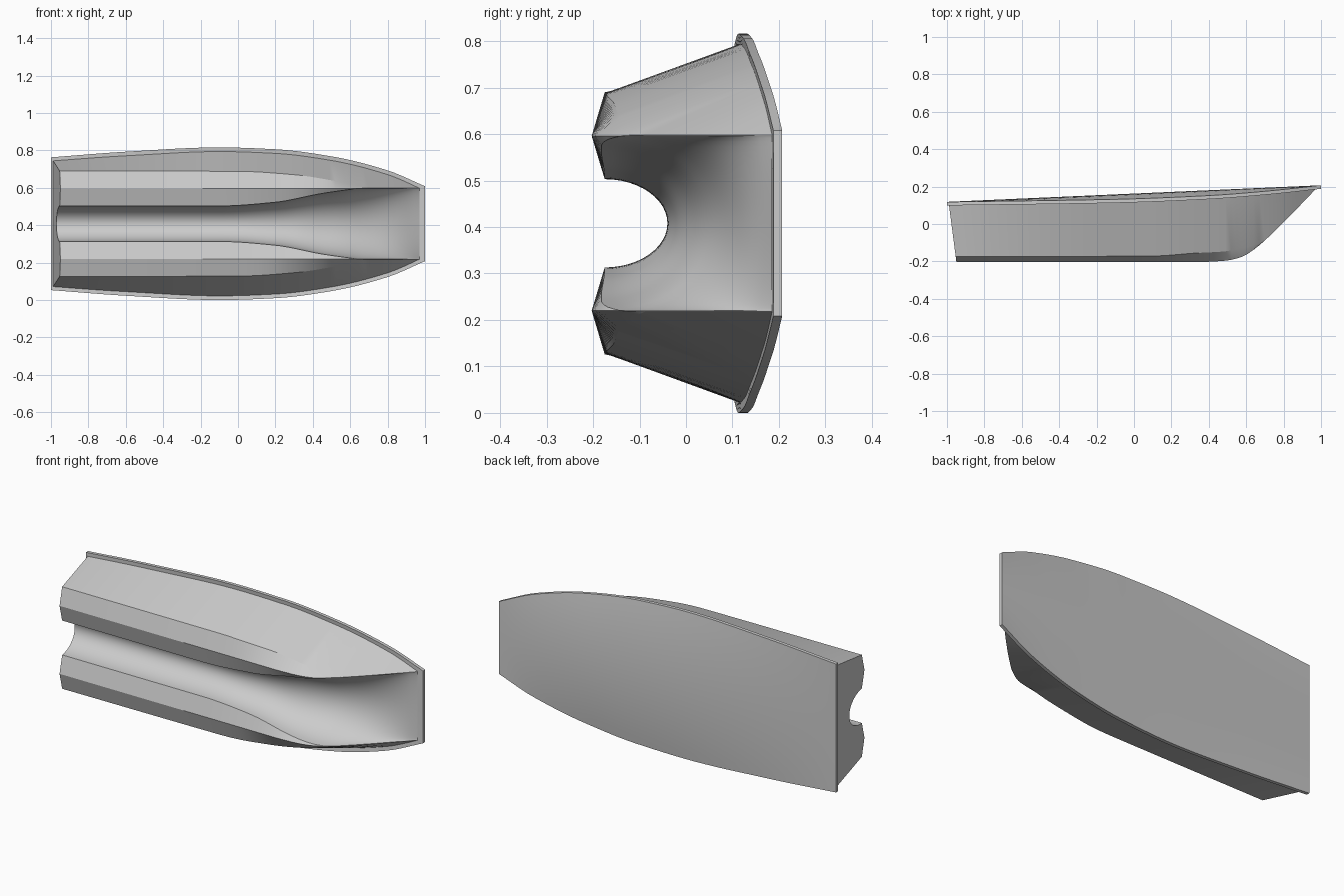
import bpy, bmesh, math

cube = bpy.data.objects.get("Cube")
if cube:
    bpy.data.objects.remove(cube)

MID = 0.408  # height of the centreline, the hull lies on its side

grey = bpy.data.materials.new("hull grey")
grey.use_nodes = True
grey.diffuse_color = (0.6, 0.6, 0.6, 1)
grey.node_tree.nodes["Principled BSDF"].inputs["Base Color"].default_value = (0.6, 0.6, 0.6, 1)


def curve(*pts):
    """Smooth monotone curve through (x, value) points."""
    n = len(pts)
    d = [(pts[i + 1][1] - pts[i][1]) / (pts[i + 1][0] - pts[i][0]) for i in range(n - 1)]
    m = [d[0]] + [2 * a * b / (a + b) if a * b > 0 else 0 for a, b in zip(d, d[1:])] + [d[-1]]

    def f(x):
        x = min(max(x, pts[0][0]), pts[-1][0])
        i = max(k for k in range(n - 1) if x >= pts[k][0])
        h = pts[i + 1][0] - pts[i][0]
        t = (x - pts[i][0]) / h
        return (pts[i][1] * (1 + 2 * t) * (1 - t) ** 2 + m[i] * h * t * (1 - t) ** 2
                + pts[i + 1][1] * t * t * (3 - 2 * t) + m[i + 1] * h * t * t * (t - 1))
    return f


# Lines of the boat along its length
beam = curve((-1, .355), (-.6, .385), (-.1, .408), (.2, .398), (.5, .36), (.8, .285), (1, .2))
edge = curve((-1, .118), (-.1, .132), (.4, .152), (.7, .175), (1, .207))
keel = curve((-.95, -.203), (.35, -.203), (.48, -.197), (.57, -.178), (.65, -.13), (.75, -.04), (.85, .06), (.97, .185))
chine_w = curve((-.95, .282), (0, .28), (.3, .262), (.5, .232), (.7, .19))
chine_up = curve((-.95, .028), (.1, .032), (.4, .05), (.55, .05), (.7, 0))
inner_w = curve((-.95, .095), (-.1, .095), (.2, .115), (.45, .162), (.65, .19))
inner_up = curve((-.95, .028), (.1, .028), (.4, .02), (.65, 0))
roof = curve((-.95, -.04), (0, -.04), (.3, -.02), (.5, .02), (.7, .08), (.85, .13), (.97, .185))
KEEL_W = 0.188


def make(name, bm):
    bmesh.ops.remove_doubles(bm, verts=bm.verts, dist=0.0003)
    bmesh.ops.recalc_face_normals(bm, faces=bm.faces)
    mesh = bpy.data.meshes.new(name)
    bm.to_mesh(mesh)
    bm.free()
    ob = bpy.data.objects.new(name, mesh)
    bpy.context.collection.objects.link(ob)
    mesh.materials.append(grey)
    bpy.ops.object.select_all(action='DESELECT')
    ob.select_set(True)
    bpy.context.view_layer.objects.active = ob
    bpy.ops.object.shade_smooth_by_angle(angle=math.radians(20))
    return ob


def loft(bm, rows, closed=False):
    rings = [[bm.verts.new(p) for p in row] for row in rows]
    n = len(rings[0])
    for a, b in zip(rings, rings[1:]):
        for i in range(n if closed else n - 1):
            j = (i + 1) % n
            bm.faces.new((a[i], a[j], b[j], b[i]))
    return rings


def hull_section(x):
    """Sheer, chine, keel, inner chine and tunnel arch, mirrored."""
    k = keel(x)
    wi, yi = inner_w(x), k + inner_up(x)
    half = [(beam(x) - .022, max(edge(x) - .016, k)), (chine_w(x), k + chine_up(x)), (KEEL_W, k)]
    steps = 12
    for i in range(steps + 1):
        t = math.pi / 2 * i / steps
        half.append((wi * math.cos(t), yi + (roof(x) - yi) * math.sin(t)))
    full = half + [(-w, y) for w, y in reversed(half[:-1])]
    rake = 0.13 * max(0, 1 - (x + .95) / .5)  # sloping transom
    return [(x - rake * (y + .2), y, MID + w) for w, y in full]


# Twin hull with tunnel, closed by the transom
bm = bmesh.new()
N = 64
rings = loft(bm, [hull_section(-.95 + 1.92 * i / N) for i in range(N + 1)])
bm.faces.new(rings[0])
make("twin_hull", bm)


def deck_section(x):
    """Crowned slab across the beam."""
    b, e = beam(x), edge(x)
    crown = max(0, .1185 + .0443 * (x + 1) - e)
    us = [-1 + i / 8 for i in range(17)]
    top = [(x, e + crown * (1 - u * u), MID + b * u) for u in us]
    under = [(x, y - .019, z) for _, y, z in reversed(top)]
    return top + under


# Deck slab with overhanging rim
bm = bmesh.new()
M = 48
rings = loft(bm, [deck_section(-1 + 2 * i / M) for i in range(M + 1)], closed=True)
for ring in (rings[0], rings[-1]):
    bm.faces.new(ring)
make("deck", bm)
